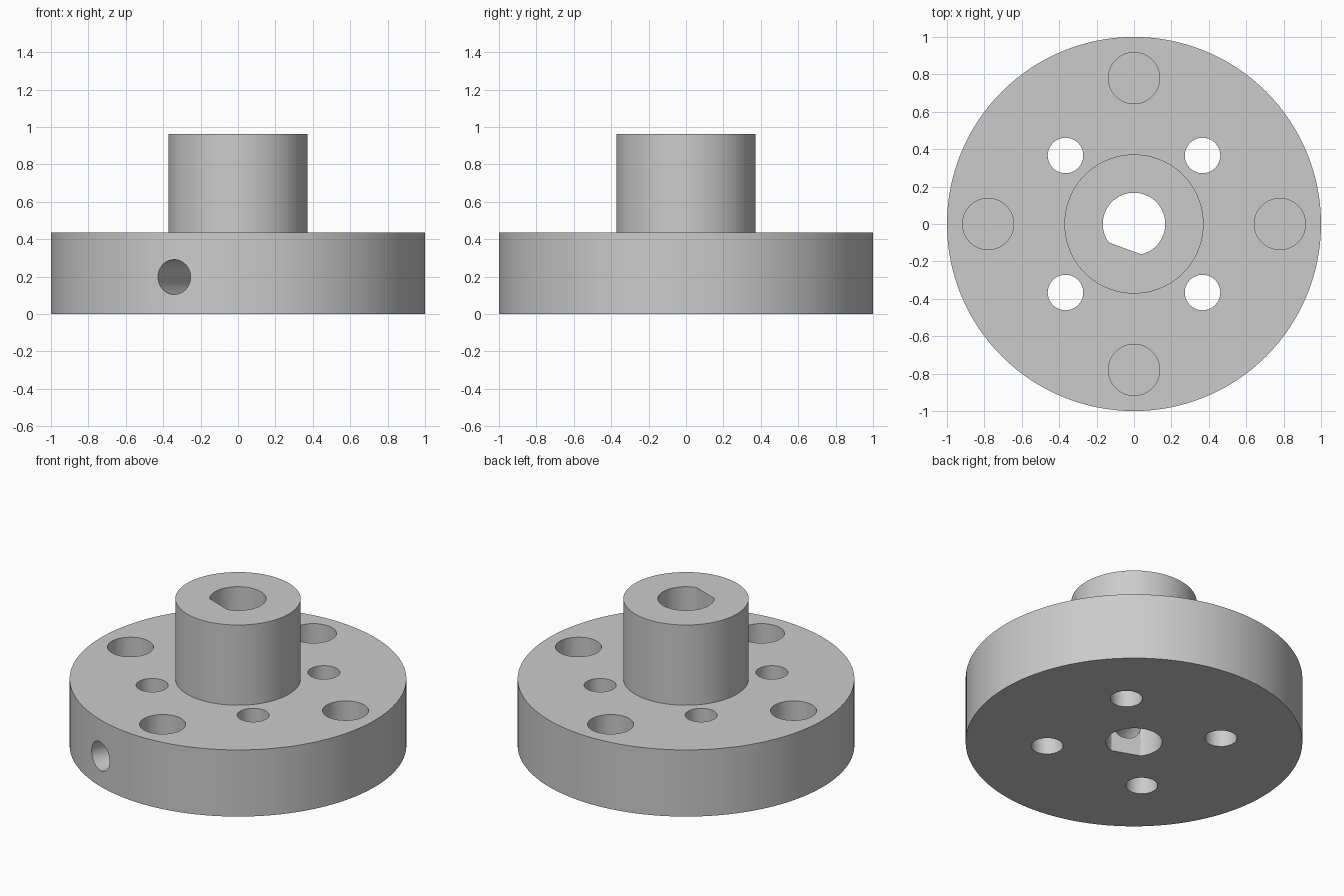
import bpy, bmesh, math
from mathutils import Vector, Matrix

cube = bpy.data.objects.get("Cube")
if cube:
    bpy.data.objects.remove(cube, do_unlink=True)

FLANGE_TOP, HUB_TOP = 0.437, 0.963
FLANGE_R, HUB_R, BORE_R, FLAT_DIST = 1.0, 0.372, 0.167, 0.139
SCREW_ANGLE = math.radians(250)          # the bore flat faces the set screw
SCREW_DIR = Vector((math.cos(SCREW_ANGLE), math.sin(SCREW_ANGLE), 0))

metal = bpy.data.materials.new("grey metal")
metal.use_nodes = True
grey = (0.6, 0.6, 0.6, 1)
metal.diffuse_color = grey
metal.node_tree.nodes["Principled BSDF"].inputs["Base Color"].default_value = grey


def add_object(name, bm):
    bmesh.ops.recalc_face_normals(bm, faces=bm.faces)
    mesh = bpy.data.meshes.new(name)
    bm.to_mesh(mesh)
    bm.free()
    mesh.materials.append(metal)
    obj = bpy.data.objects.new(name, mesh)
    bpy.context.collection.objects.link(obj)
    return obj


def rod(start, end, radius, segments=48):
    """Solid cylinder between two points, as a bmesh."""
    start, end = Vector(start), Vector(end)
    axis = end - start
    turn = axis.to_track_quat('Z', 'Y').to_matrix().to_4x4()
    bm = bmesh.new()
    bmesh.ops.create_cone(bm, cap_ends=True, segments=segments,
                          radius1=radius, radius2=radius, depth=axis.length,
                          matrix=Matrix.Translation((start + end) / 2) @ turn)
    return bm


# Flange and hub turned from one profile
bm = bmesh.new()
profile = [(0, 0), (FLANGE_R, 0), (FLANGE_R, FLANGE_TOP),
           (HUB_R, FLANGE_TOP), (HUB_R, HUB_TOP), (0, HUB_TOP)]
points = [bm.verts.new((r, 0, z)) for r, z in profile]
edges = [bm.edges.new(pair) for pair in zip(points, points[1:])]
bmesh.ops.spin(bm, geom=points + edges, axis=(0, 0, 1), cent=(0, 0, 0),
               angle=math.tau, steps=128, use_duplicate=False)
bmesh.ops.remove_doubles(bm, verts=bm.verts, dist=1e-4)
bmesh.ops.dissolve_limit(bm, angle_limit=0.001, verts=bm.verts, edges=bm.edges)
body = add_object("flanged_hub", bm)

cutters = []

# D-shaped shaft bore
bm = rod((0, 0, -0.1), (0, 0, HUB_TOP + 0.1), BORE_R, 64)
cut = bmesh.ops.bisect_plane(bm, geom=bm.verts[:] + bm.edges[:] + bm.faces[:],
                             plane_co=SCREW_DIR * FLAT_DIST, plane_no=SCREW_DIR,
                             clear_outer=True)
bmesh.ops.contextual_create(
    bm, geom=[e for e in cut["geom_cut"] if isinstance(e, bmesh.types.BMEdge)])
bmesh.ops.holes_fill(bm, edges=bm.edges)
cutters.append(add_object("bore_cutter", bm))

# Four through holes and four blind pockets
for i in range(4):
    a = i * math.pi / 2
    x, y = 0.78 * math.cos(a), 0.78 * math.sin(a)
    cutters.append(add_object("pocket_cutter", rod((x, y, 0.14), (x, y, 0.6), 0.137)))
    a += math.pi / 4
    x, y = 0.518 * math.cos(a), 0.518 * math.sin(a)
    cutters.append(add_object("bolt_hole_cutter", rod((x, y, -0.1), (x, y, 0.6), 0.095)))

# Radial set screw hole, from the rim into the bore
height = Vector((0, 0, 0.198))
cutters.append(add_object("screw_hole_cutter",
                          rod(SCREW_DIR * 0.05 + height, SCREW_DIR * 1.1 + height, 0.093)))

# Cut every hole, then discard the cutters
bpy.ops.object.select_all(action='DESELECT')
bpy.context.view_layer.objects.active = body
body.select_set(True)
for cutter in cutters:
    cutter.hide_render = True
    mod = body.modifiers.new("hole", 'BOOLEAN')
    mod.operation, mod.solver, mod.object = 'DIFFERENCE', 'EXACT', cutter
    bpy.ops.object.modifier_apply(modifier=mod.name)
    bpy.data.objects.remove(cutter, do_unlink=True)

bpy.ops.object.shade_smooth_by_angle(angle=math.radians(30))
